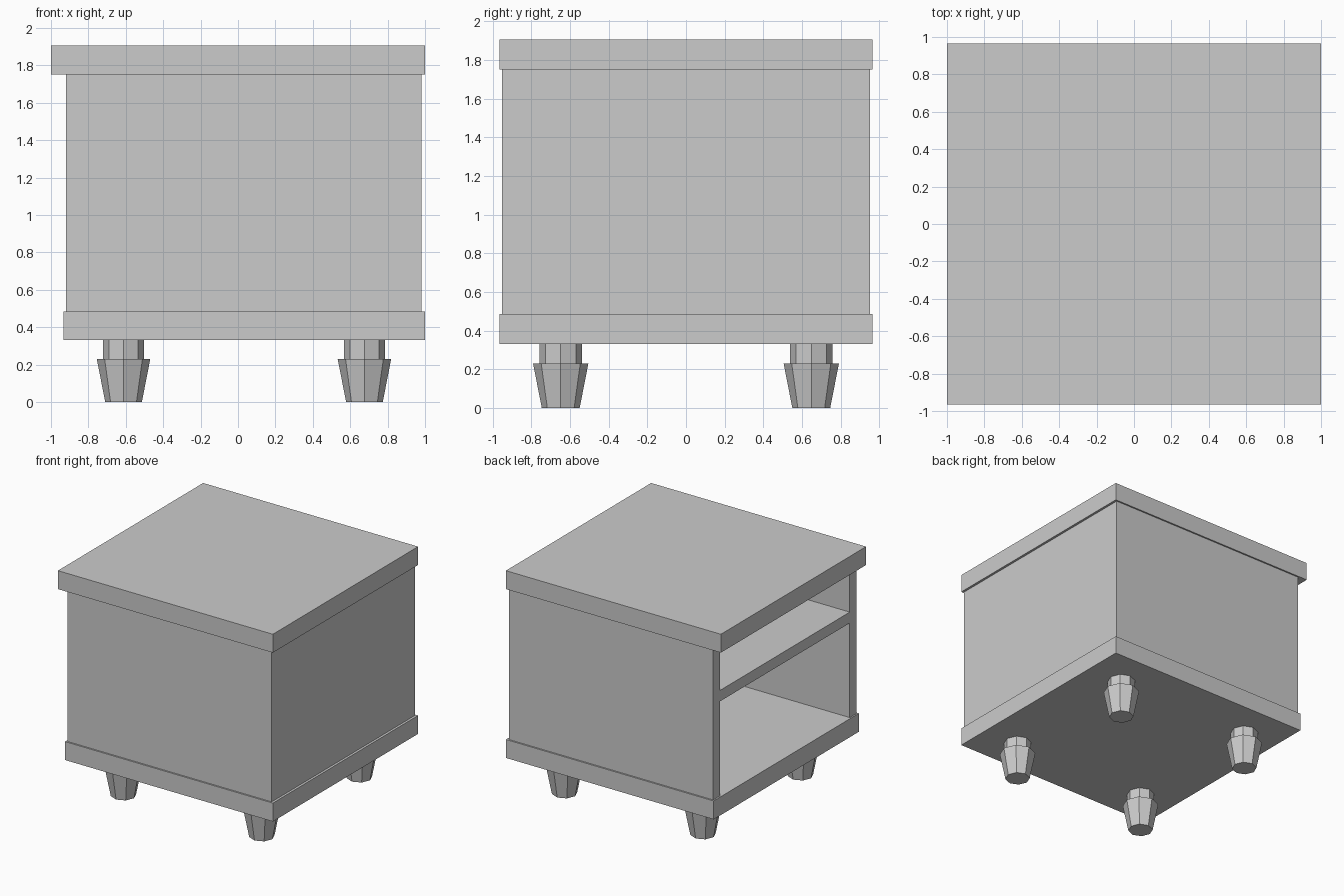
import bpy, bmesh, math
from mathutils import Matrix

if "Cube" in bpy.data.objects:
    bpy.data.objects.remove(bpy.data.objects["Cube"])

grey = bpy.data.materials.new("plain grey")
grey.diffuse_color = (0.6, 0.6, 0.6, 1)
grey.use_nodes = True
grey.node_tree.nodes["Principled BSDF"].inputs["Base Color"].default_value = grey.diffuse_color


def finish(name, bm):
    bmesh.ops.recalc_face_normals(bm, faces=bm.faces)
    mesh = bpy.data.meshes.new(name)
    bm.to_mesh(mesh)
    bm.free()
    mesh.materials.append(grey)
    obj = bpy.data.objects.new(name, mesh)
    bpy.context.collection.objects.link(obj)
    return obj


def box(name, x, y, z):
    """Box from (min, max) ranges on each axis."""
    bm = bmesh.new()
    size = [b - a for a, b in (x, y, z)]
    mid = [(a + b) / 2 for a, b in (x, y, z)]
    bmesh.ops.create_cube(bm, size=1, matrix=Matrix.Translation(mid) @ Matrix.Diagonal((*size, 1)))
    return finish(name, bm)


def leg(name, x, y):
    """Eight-sided tapered foot with a narrower collar."""
    bm = bmesh.new()
    rings = []
    for r, z in ((0.098, 0), (0.143, 0.23), (0.11, 0.23), (0.11, 0.33)):
        rings.append([bm.verts.new((x + r * math.cos(i * math.pi / 4),
                                    y + r * math.sin(i * math.pi / 4), z)) for i in range(8)])
    for a, b in zip(rings, rings[1:]):
        for i in range(8):
            j = (i + 1) % 8
            bm.faces.new((a[i], a[j], b[j], b[i]))
    bm.faces.new(rings[0])
    bm.faces.new(rings[-1])
    return finish(name, bm)


T = 0.09             # panel thickness
LOW, HIGH = 0.485, 1.75
LEFT, RIGHT, SIDE = -0.92, 0.98, 0.952

# Top and base slabs
box("top_slab", (-1, 1), (-0.965, 0.965), (HIGH, 1.905))
box("base_slab", (-0.933, 1), (-0.965, 0.965), (0.33, LOW))

# Carcass, open on the -x side
box("front_panel", (LEFT, RIGHT), (-SIDE, -SIDE + T), (LOW, HIGH))
box("back_panel", (LEFT, RIGHT), (SIDE - T, SIDE), (LOW, HIGH))
box("right_panel", (RIGHT - T, RIGHT), (-SIDE + T, SIDE - T), (LOW, HIGH))
box("shelf", (LEFT, RIGHT - T), (-SIDE + T, SIDE - T), (1.28, 1.372))

# Four legs
for xn, x in (("left", -0.612), ("right", 0.676)):
    for yn, y in (("front", -0.648), ("back", 0.648)):
        leg(f"{yn}_{xn}_leg", x, y)
